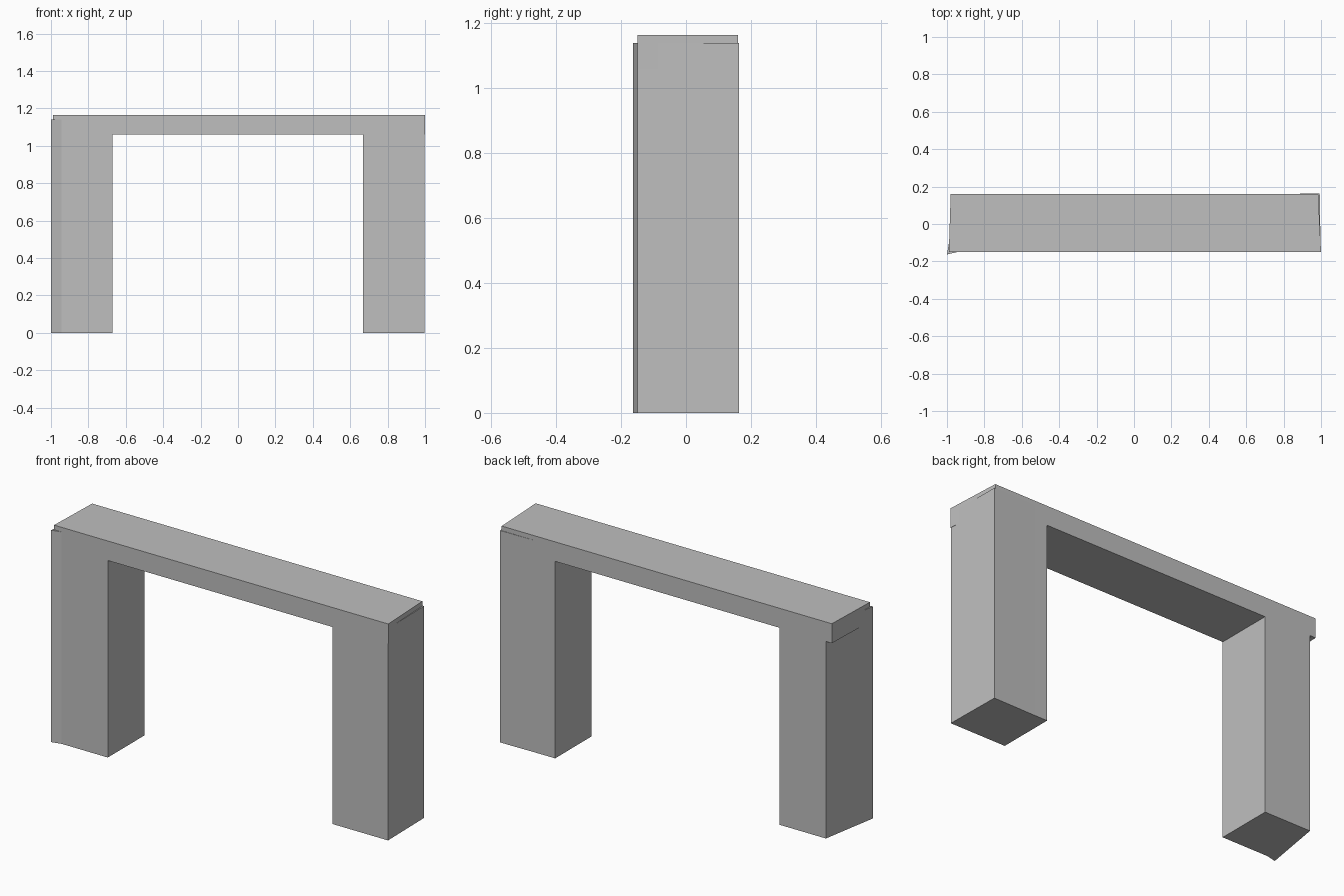
import bpy

cube = bpy.data.objects.get("Cube")
if cube:
    bpy.data.objects.remove(cube, do_unlink=True)

# Single plain grey finish
grey = bpy.data.materials.new("plain grey")
grey.use_nodes = True
colour = (0.52, 0.52, 0.52, 1)
grey.diffuse_color = colour
grey.node_tree.nodes["Principled BSDF"].inputs["Base Color"].default_value = colour

FRONT, BACK = -0.15, 0.16
LEG_TOP, BEAM_BOTTOM, BEAM_TOP = 1.14, 1.06, 1.165


def prism(name, outline, bottom, top):
    """Flat-faced block raised from a counter-clockwise footprint."""
    n = len(outline)
    verts = [(x, y, z) for z in (bottom, top) for x, y in outline]
    faces = [tuple(reversed(range(n))), tuple(range(n, 2 * n))]
    faces += [(i, (i + 1) % n, (i + 1) % n + n, i + n) for i in range(n)]
    mesh = bpy.data.meshes.new(name)
    mesh.from_pydata(verts, [], faces)
    mesh.materials.append(grey)
    obj = bpy.data.objects.new(name, mesh)
    bpy.context.collection.objects.link(obj)
    return obj


# Right leg: skewed outer end with a flared front corner
prism("right_leg", [(-1, -0.163), (-0.945, FRONT), (-0.67, FRONT),
                    (-0.67, BACK), (-0.945, BACK)], 0, LEG_TOP)

# Left leg: back corner stands slightly proud of the beam
prism("left_leg", [(0.667, FRONT), (0.998, FRONT), (0.993, 0.163),
                   (0.745, BACK), (0.667, BACK)], 0, LEG_TOP)

# Beam across the top with slightly slanted ends
prism("top_beam", [(-0.99, FRONT), (1, FRONT), (0.985, BACK),
                   (-0.98, BACK)], BEAM_BOTTOM, BEAM_TOP)
